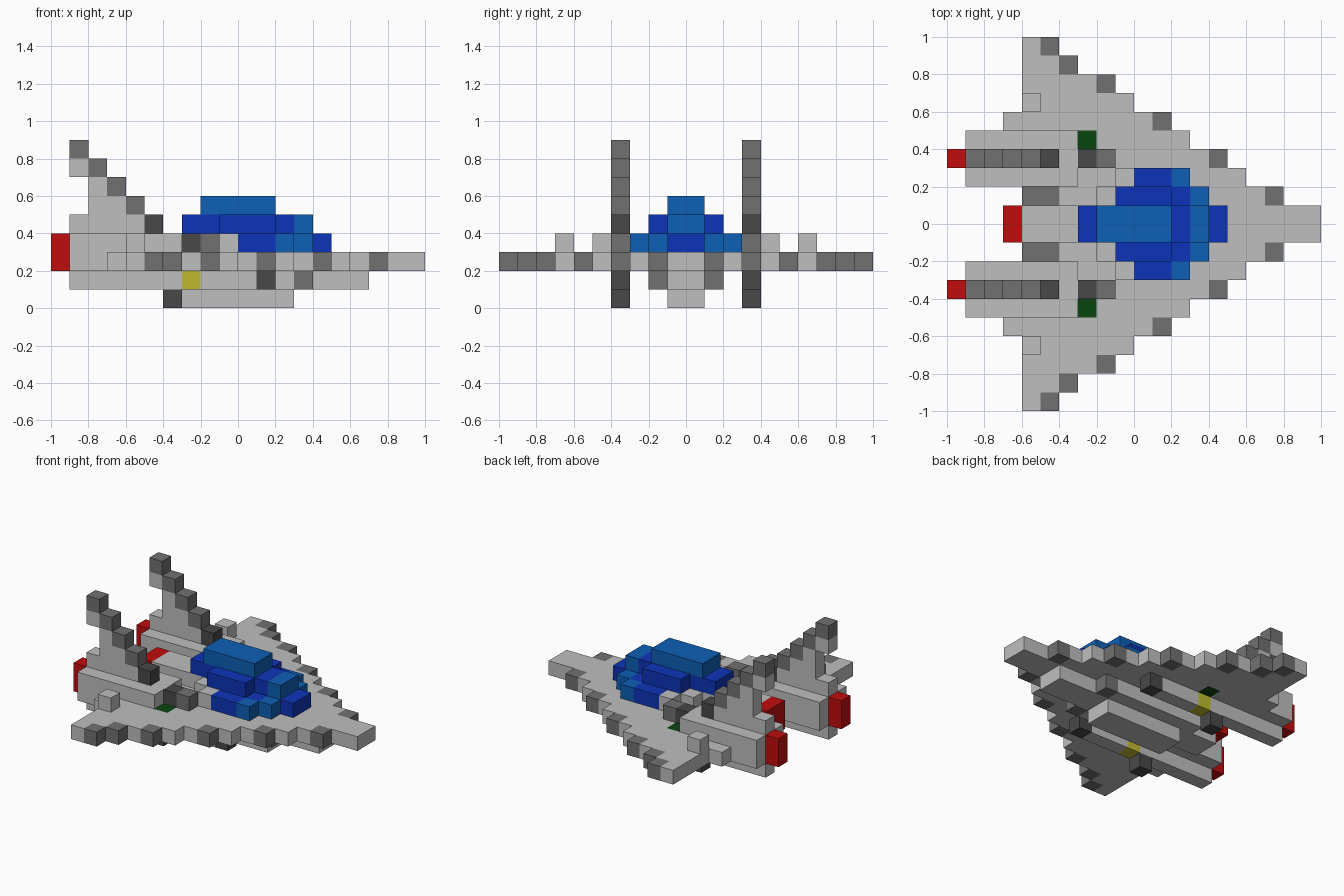
import bpy, bmesh, math
from mathutils import Vector

if "Cube" in bpy.data.objects:
    bpy.data.objects.remove(bpy.data.objects["Cube"])

UNIT = 0.1
COLOURS = {
    "light_grey": (0.52, 0.52, 0.52), "mid_grey": (0.165, 0.165, 0.165),
    "dark_grey": (0.065, 0.065, 0.065), "deep_blue": (0.004, 0.034, 0.48),
    "sky_blue": (0.004, 0.115, 0.46), "red": (0.53, 0.004, 0.004),
    "yellow": (0.53, 0.50, 0.03), "green": (0.003, 0.06, 0.005),
}
mats = {}
for name, rgb in COLOURS.items():
    mats[name] = bpy.data.materials.new(name)
    mats[name].diffuse_color = (*rgb, 1)
names = list(mats)

cells = {}  # block position -> (part, colour)


def fill(part, colour, x0, x1, y0, y1, z0, z1):
    """Fill a box of blocks, mirrored across y = 0; later fills repaint."""
    for x in range(x0, x1):
        for y in range(y0, y1):
            for z in range(z0, z1):
                for yy in (y, -1 - y):
                    cells[x, yy, z] = (part, colour)


# Stepped delta wing: tail end, nose end and dark edge per row outwards
rows = [(-6, 10, 0), (-6, 8, 1), (-9, 6, 0), (-9, 5, 1), (-9, 3, 0),
        (-7, 2, 1), (-6, 0, 0), (-6, -1, 1), (-6, -3, 1), (-6, -4, 1)]
for y, (tail, nose, edge) in enumerate(rows):
    fill("wing", "light_grey", tail, nose, y, y + 1, 2, 3)
    if edge:
        fill("wing", "mid_grey", nose - 1, nose, y, y + 1, 2, 3)
fill("wing", "mid_grey", -6, -4, 1, 2, 2, 3)
fill("wing", "green", -3, -2, 4, 5, 2, 3)
fill("wing", "light_grey", -6, -5, 6, 7, 3, 4)

# Belly and keel
fill("belly", "light_grey", -6, 7, 0, 1, 1, 2)
fill("belly", "light_grey", -4, 3, 1, 2, 1, 2)
fill("belly", "mid_grey", 3, 4, 1, 2, 1, 2)
fill("belly", "light_grey", -3, 3, 0, 1, 0, 1)

# Spine and cockpit rim
fill("spine", "light_grey", -6, -2, 0, 1, 3, 4)
fill("spine", "light_grey", -2, -1, 1, 2, 3, 4)
fill("spine", "light_grey", -1, 0, 2, 3, 3, 4)

# Engines with underside rails and intakes
fill("engine", "light_grey", -9, -3, 2, 5, 3, 4)
fill("engine", "dark_grey", -3, -2, 3, 4, 3, 4)
fill("engine", "mid_grey", -2, -1, 3, 4, 3, 4)
fill("engine_rail", "light_grey", -9, 1, 3, 4, 1, 2)
fill("engine_rail", "yellow", -3, -2, 3, 4, 1, 2)
fill("engine_rail", "dark_grey", 1, 2, 3, 4, 1, 2)
fill("engine_rail", "dark_grey", -4, -3, 3, 4, 0, 1)

# Exhausts
fill("exhaust", "red", -10, -9, 3, 4, 2, 4)
fill("exhaust", "red", -7, -6, 0, 1, 2, 4)

# Swept tail fins with a dark leading edge
for z, (back, front) in enumerate([(-9, -4), (-8, -5), (-8, -6), (-9, -7), (-9, -8)], 4):
    fill("tail_fin", "light_grey", back, front - 1, 3, 4, z, z + 1)
    fill("tail_fin", "dark_grey" if z == 4 else "mid_grey", front - 1, front, 3, 4, z, z + 1)

# Canopy, layer by layer
fill("canopy", "deep_blue", -2, 5, 0, 1, 3, 4)
fill("canopy", "deep_blue", -1, 3, 1, 2, 3, 4)
fill("canopy", "sky_blue", 3, 4, 1, 2, 3, 4)
fill("canopy", "deep_blue", 0, 2, 2, 3, 3, 4)
fill("canopy", "sky_blue", 2, 3, 2, 3, 3, 4)
fill("canopy", "deep_blue", -3, 3, 0, 1, 4, 5)
fill("canopy", "sky_blue", 3, 4, 0, 1, 4, 5)
fill("canopy", "deep_blue", -1, 2, 1, 2, 4, 5)
fill("canopy", "sky_blue", -2, 2, 0, 1, 5, 6)


def build(part):
    """Make one mesh from the exposed block faces of a part."""
    bm = bmesh.new()
    used = []
    for cell, (owner, colour) in cells.items():
        if owner != part:
            continue
        if colour not in used:
            used.append(colour)
        for axis in range(3):
            for sign in (-1, 1):
                n = Vector((0, 0, 0))
                n[axis] = sign
                if tuple(int(c + d) for c, d in zip(cell, n)) in cells:
                    continue
                u = Vector((0, 0, 0))
                u[(axis + 1) % 3] = 1
                v = n.cross(u)
                mid = Vector(cell) + Vector((.5, .5, .5)) + n / 2
                face = bm.faces.new([bm.verts.new((mid + (u * a + v * b) / 2) * UNIT)
                                     for a, b in ((-1, -1), (1, -1), (1, 1), (-1, 1))])
                face.material_index = used.index(colour)
    bmesh.ops.remove_doubles(bm, verts=bm.verts, dist=0.001)
    bmesh.ops.dissolve_limit(bm, angle_limit=math.radians(1), verts=bm.verts,
                             edges=bm.edges, delimit={'MATERIAL'})
    mesh = bpy.data.meshes.new(part)
    bm.to_mesh(mesh)
    bm.free()
    for colour in used:
        mesh.materials.append(mats[colour])
    bpy.context.collection.objects.link(bpy.data.objects.new(part, mesh))


for part in dict.fromkeys(owner for owner, _ in cells.values()):
    build(part)

for m in bpy.data.materials:
    if m.users and not m.is_grease_pencil:
        m.use_nodes = True
        m.node_tree.nodes["Principled BSDF"].inputs["Base Color"].default_value = m.diffuse_color
